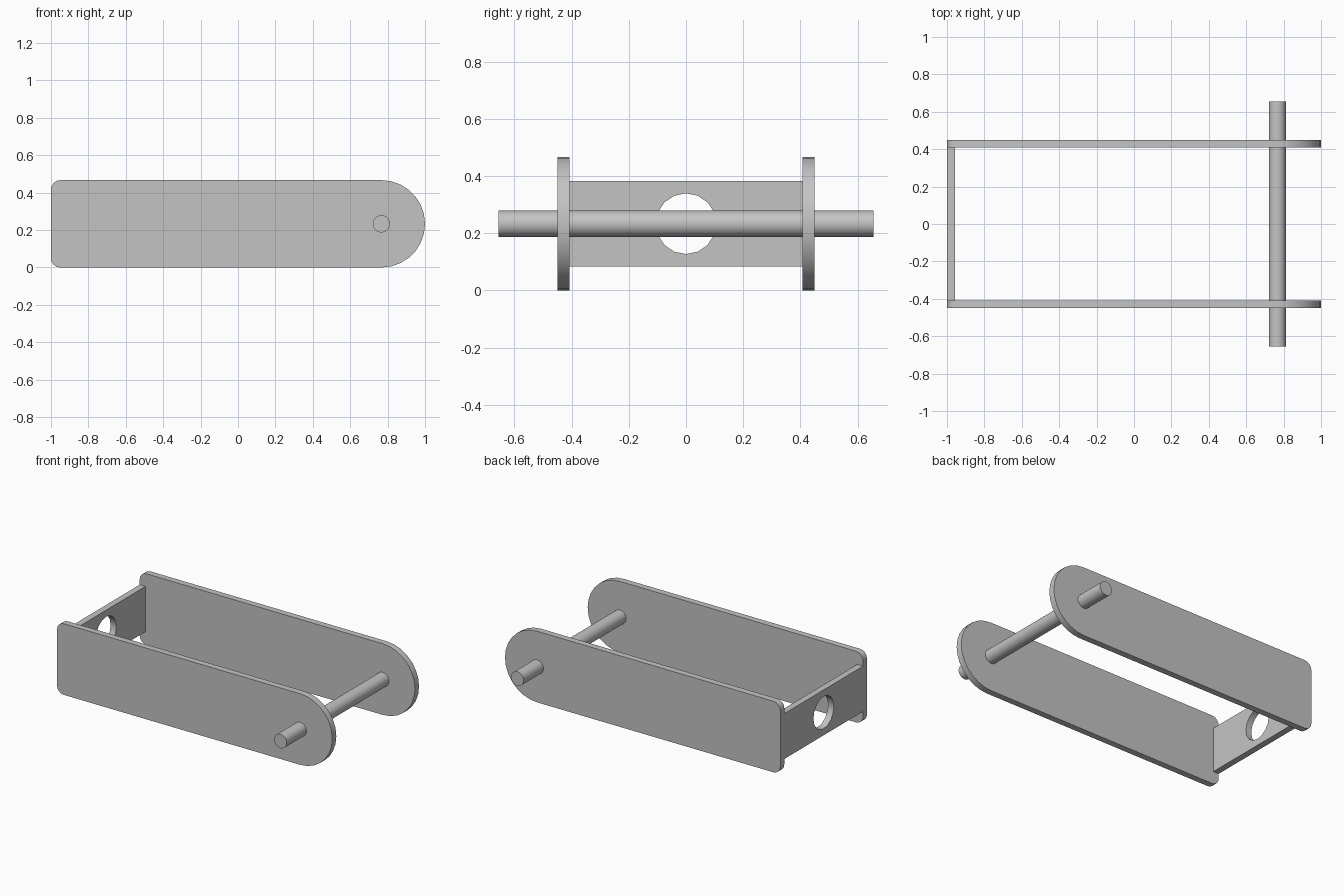
import bpy, bmesh
from math import sin, cos, pi, radians
from mathutils import Vector

cube = bpy.data.objects.get("Cube")
if cube:
    bpy.data.objects.remove(cube, do_unlink=True)

HEIGHT = 0.467
MID = HEIGHT / 2          # height of the rod and hole axis
INNER, OUTER = 0.408, 0.45  # inner and outer y of the side plates
THICK = OUTER - INNER

steel = bpy.data.materials.new("grey steel")
steel.use_nodes = True
color = (0.55, 0.55, 0.55, 1)
steel.diffuse_color = color
steel.node_tree.nodes["Principled BSDF"].inputs["Base Color"].default_value = color


def finish(obj, name):
    obj.name = name
    obj.data.materials.clear()
    obj.data.materials.append(steel)
    bpy.ops.object.select_all(action='DESELECT')
    obj.select_set(True)
    bpy.context.view_layer.objects.active = obj
    bpy.ops.object.shade_smooth_by_angle(angle=radians(35))
    return obj


def arc(cx, cz, r, start, end, steps):
    angles = [radians(start + (end - start) * i / steps) for i in range(steps + 1)]
    return [(cx + r * cos(a), cz + r * sin(a)) for a in angles]


def side_plate(name, y):
    # rounded free end, small fillets at the bridge end
    r = 0.05
    outline = (arc(1 - MID, MID, MID, -90, 90, 14)
               + arc(-1 + r, HEIGHT - r, r, 90, 180, 4)
               + arc(-1 + r, r, r, 180, 270, 4))
    bm = bmesh.new()
    face = bm.faces.new([bm.verts.new((x, y, z)) for x, z in outline])
    new = bmesh.ops.extrude_face_region(bm, geom=[face])["geom"]
    moved = [v for v in new if isinstance(v, bmesh.types.BMVert)]
    bmesh.ops.translate(bm, verts=moved, vec=Vector((0, THICK, 0)))
    bmesh.ops.recalc_face_normals(bm, faces=bm.faces)
    mesh = bpy.data.meshes.new(name)
    bm.to_mesh(mesh)
    bm.free()
    obj = bpy.data.objects.new(name, mesh)
    bpy.context.collection.objects.link(obj)
    return finish(obj, name)


side_plate("front_side_plate", -OUTER)
side_plate("back_side_plate", INNER)

# Cross rod through both plates
bpy.ops.mesh.primitive_cylinder_add(vertices=32, radius=0.046, depth=1.31,
                                    location=(1 - MID, 0, MID), rotation=(pi / 2, 0, 0))
finish(bpy.context.object, "cross_rod")

# Bridge plate with a round hole
bpy.ops.mesh.primitive_cube_add(size=1, location=(-1 + THICK / 2, 0, MID))
bridge = bpy.context.object
bridge.scale = (THICK, 2 * INNER, 0.298)
bpy.ops.object.transform_apply(location=False, rotation=False, scale=True)
bpy.ops.mesh.primitive_cylinder_add(vertices=16, radius=0.106, depth=0.3,
                                    location=(-1, 0, MID), rotation=(0, pi / 2, 0))
cutter = bpy.context.object
cutter.hide_render = True
cut = bridge.modifiers.new("hole", 'BOOLEAN')
cut.operation = 'DIFFERENCE'
cut.solver = 'EXACT'
cut.object = cutter
bpy.context.view_layer.objects.active = bridge
bpy.ops.object.modifier_apply(modifier=cut.name)
bpy.data.objects.remove(cutter, do_unlink=True)
finish(bridge, "bridge_plate")
